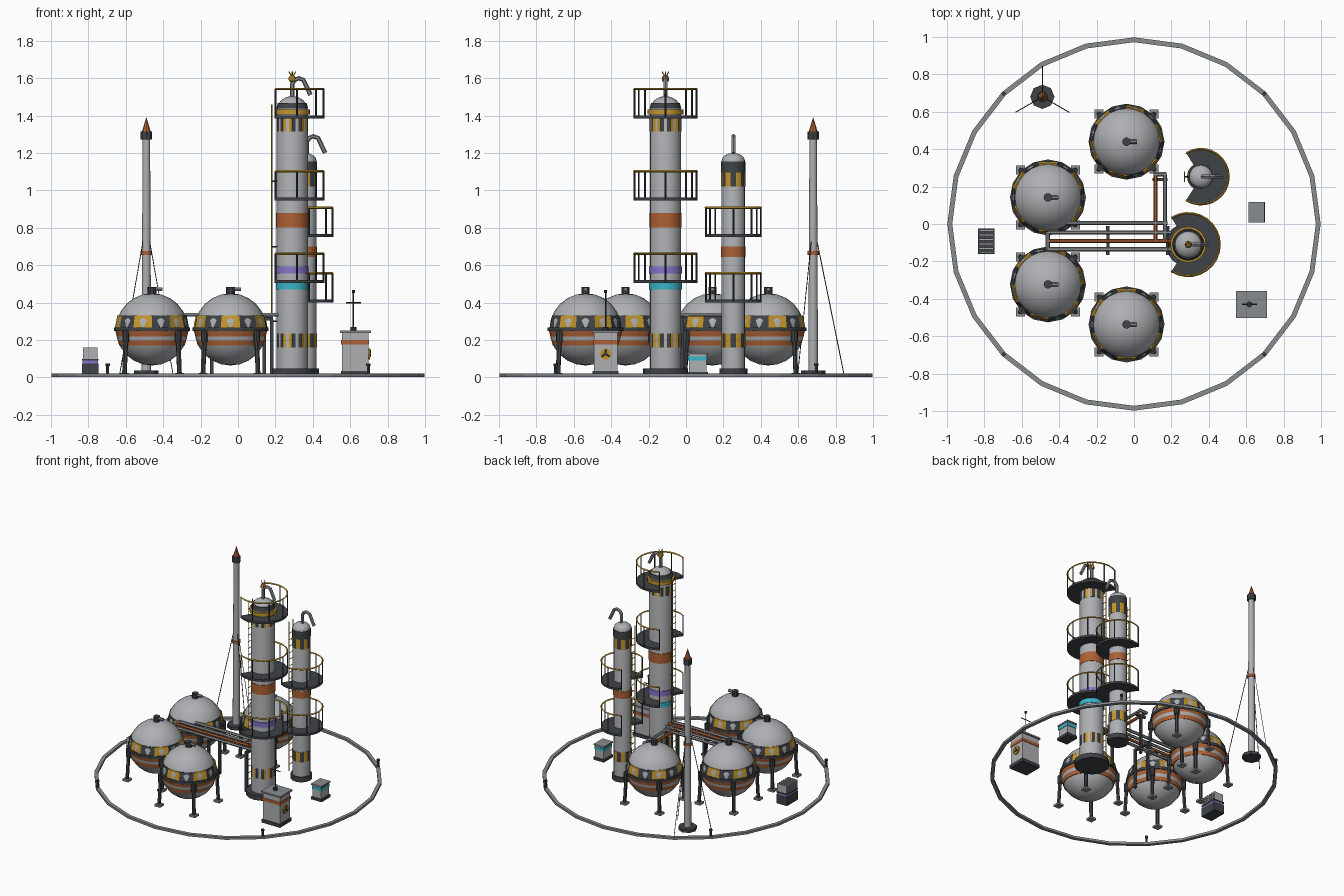
import bpy, bmesh, math
from math import pi, sin, cos, sqrt, radians
from mathutils import Vector, Matrix

cube = bpy.data.objects.get("Cube")
if cube:
    bpy.data.objects.remove(cube, do_unlink=True)


def material(name, *rgb):
    m = bpy.data.materials.new(name)
    m.use_nodes = True
    m.diffuse_color = (*rgb, 1)
    m.node_tree.nodes["Principled BSDF"].inputs["Base Color"].default_value = (*rgb, 1)
    return m


SHELL = material("light grey", .42, .435, .45)
STEEL = material("mid grey", .25, .265, .28)
DARK = material("charcoal", .05, .056, .062)
YELLOW = material("safety yellow", .55, .30, .025)
ORANGE = material("rust orange", .42, .12, .035)
PURPLE = material("violet", .25, .17, .60)
CYAN = material("cyan", .04, .46, .58)


def finish(name, bm, mats, loc=(0, 0, 0), smooth=True):
    bmesh.ops.recalc_face_normals(bm, faces=bm.faces)
    mesh = bpy.data.meshes.new(name)
    bm.to_mesh(mesh)
    bm.free()
    for m in mats:
        mesh.materials.append(m)
    ob = bpy.data.objects.new(name, mesh)
    ob.location = loc
    bpy.context.collection.objects.link(ob)
    if smooth:
        bpy.ops.object.select_all(action='DESELECT')
        ob.select_set(True)
        bpy.context.view_layer.objects.active = ob
        bpy.ops.object.shade_smooth_by_angle(angle=radians(35))
    return ob


def lathe(name, loc, profile, mat, segs=16, start=0, sweep=2 * pi, closed=False, alt=None, smooth=True):
    """Spin an (r, z) profile; alt paints every second panel."""
    bm = bmesh.new()
    vs = [bm.verts.new((r * cos(start), r * sin(start), z)) for r, z in profile]
    pairs = list(zip(vs, vs[1:])) + ([(vs[-1], vs[0])] if closed else [])
    edges = [bm.edges.new(p) for p in pairs]
    bmesh.ops.spin(bm, geom=vs + edges, cent=(0, 0, 0), axis=(0, 0, 1), angle=sweep, steps=segs)
    bmesh.ops.remove_doubles(bm, verts=bm.verts, dist=1e-5)
    if sweep < 6:
        bmesh.ops.holes_fill(bm, edges=[e for e in bm.edges if e.is_boundary], sides=0)
    if alt:
        for f in bm.faces:
            c = f.calc_center_median()
            step = int(((math.atan2(c.y, c.x) - start) % (2 * pi)) / sweep * segs)
            f.material_index = step % 2
    return finish(name, bm, [mat, alt] if alt else [mat], loc, smooth)


def drum(name, loc, r, z0, z1, mat, segs=16, top=None):
    top = r if top is None else top
    return lathe(name, loc, [(0, z0), (r, z0), (top, z1), (0, z1)], mat, segs)


def band(name, loc, r, z0, z1, mat, segs=20, top=None, depth=.02, **kw):
    top = r if top is None else top
    prof = [(r - depth, z0), (r, z0), (top, z1), (top - depth, z1)]
    return lathe(name, loc, prof, mat, segs, closed=True, **kw)


def box(name, x0, x1, y0, y1, z0, z1, mat):
    bm = bmesh.new()
    size = Matrix.Diagonal((x1 - x0, y1 - y0, z1 - z0, 1))
    bmesh.ops.create_cube(bm, size=1, matrix=size)
    return finish(name, bm, [mat], ((x0 + x1) / 2, (y0 + y1) / 2, (z0 + z1) / 2), False)


def tube(name, paths, r, mat, detail=1):
    """Round bars along one or more point paths."""
    cu = bpy.data.curves.new(name, 'CURVE')
    cu.dimensions = '3D'
    cu.bevel_depth, cu.bevel_resolution, cu.use_fill_caps = r, detail, True
    for path in paths:
        sp = cu.splines.new('POLY')
        sp.points.add(len(path) - 1)
        for p, co in zip(sp.points, path):
            p.co = (*co, 1)
    tmp = bpy.data.objects.new(name, cu)
    mesh = bpy.data.meshes.new_from_object(tmp)
    bpy.data.objects.remove(tmp)
    bm = bmesh.new()
    bm.from_mesh(mesh)
    return finish(name, bm, [mat])


# Perimeter ring and its marker posts
band("perimeter_ring", (0, 0, 0), .998, .003, .02, STEEL, 24, depth=.026, smooth=False)
for i in range(4):
    a = pi / 4 + i * pi / 2
    p = (.985 * cos(a), .985 * sin(a), 0)
    drum("marker_post", p, .008, .01, .06, DARK, 8)
    drum("marker_cap", p, .011, .06, .075, DARK, 8)


# Spherical storage tanks
def tank(x, y, turn):
    at, cz, R = (x, y, 0), .257, .193
    rad = lambda z: sqrt(R * R - (z - cz) ** 2)
    n = 12
    prof = [(R * sin(pi * i / n), cz - R * cos(pi * i / n)) for i in range(n + 1)]
    prof[0], prof[-1] = (0, cz - R), (0, cz + R)
    lathe("tank_shell", at, prof, SHELL, 24)
    band("tank_lower_band", at, rad(.17) + .003, .17, .25, ORANGE, 24, top=R + .003)
    band("tank_checker_band", at, R + .005, .266, .33, YELLOW, 12, top=rad(.33) + .007,
         start=turn, alt=DARK, smooth=False)
    band("tank_girdle", at, .203, .248, .268, DARK, 16)
    drum("tank_hatch", at, .023, .43, .485, DARK, 10)
    tube("tank_vent", [[(x, y, .472), (x + .055, y, .472)]], .011, STEEL)
    for sx in (-1, 1):
        for sy in (-1, 1):
            px, py = x + sx * .147, y + sy * .147
            tube("tank_leg", [[(x + sx * .138, y + sy * .138, .255), (px, py, .02)]], .013, DARK)
            drum("leg_sleeve", (x + sx * .14, y + sy * .14, 0), .018, .19, .25, DARK, 8)
            box("leg_pad", px - .024, px + .024, py - .024, py + .024, .01, .025, STEEL)


for k, (x, y) in enumerate([(-.04, .44), (-.46, .142), (-.46, -.323), (-.04, -.537)]):
    tank(x, y, radians(15 * (k % 2)))


# Column towers with platforms, rails and ladders
def platform(x, y, inner, outer, z):
    a = radians(122)
    lathe("platform_floor", (x, y, 0), [(inner, z), (outer, z), (outer, z + .016), (inner, z + .016)],
          DARK, 18, start=-a, sweep=2 * a, closed=True, smooth=False)
    rim = lambda t, h: (x + (outer - .004) * cos(t), y + (outer - .004) * sin(t), h)
    tube("platform_rail", [[rim(-a + 2 * a * i / 18, z + .157) for i in range(19)]], .006, YELLOW, 0)
    tube("rail_posts", [[rim(t, z), rim(t, z + .157)] for t in [-a + a * i / 3 for i in range(7)]],
         .005, DARK, 0)


def ladder(x, y, z0, z1):
    tube("ladder_rails", [[(x, y + s, z0), (x, y + s, z1)] for s in (-.025, .025)], .004, YELLOW, 0)
    n = int((z1 - z0) / .05)
    tube("ladder_rungs", [[(x, y - .025, z0 + .05 * i), (x, y + .025, z0 + .05 * i)]
                          for i in range(1, n)], .003, YELLOW, 0)
    tube("ladder_brackets", [[(x, y, z), (x + .04, y, z)] for z in (.3, .7, 1.05)], .004, DARK, 0)


def column(x, y, r, shoulder, top, base, floors, outer, segs):
    at, h = (x, y, 0), top - shoulder
    drum("column_base", at, base, .012, .048, DARK, 16)
    dome = [(r * cos(t * pi / 8), shoulder + h * sin(t * pi / 8)) for t in range(4)]
    lathe("column_shell", at, [(0, .03), (r, .03)] + dome + [(0, top)], SHELL, 20)
    band("column_low_checkers", at, r + .003, .16, .235, DARK, segs, start=-pi / segs, alt=YELLOW)
    for z in floors:
        platform(x, y, r - .01, outer, z)
    ladder(x - r - .026, y, .05, shoulder + .03)


def gooseneck(x, y, z):
    tube("gooseneck_pipe", [[(x, y, z), (x, y, z + .07), (x + .012, y, z + .09), (x + .035, y, z + .1),
                             (x + .06, y, z + .09), (x + .072, y, z + .065), (x + .098, y, z + .01)]],
         .012, STEEL)


TX, TY, SX, SY = .29, -.11, .358, .253
tall, short = (TX, TY, 0), (SX, SY, 0)
column(TX, TY, .083, 1.43, 1.505, .12, (.505, .945, 1.385), .172, 10)
band("cyan_band", tall, .088, .47, .505, CYAN)
band("violet_band", tall, .088, .555, .592, PURPLE)
band("rust_band", tall, .086, .803, .878, ORANGE)
band("tall_top_checkers", tall, .086, 1.315, 1.385, DARK, 10, start=-pi / 10, alt=YELLOW)
band("tall_collar", tall, .096, 1.405, 1.432, YELLOW)
band("tall_dome_band", tall, .085, 1.438, 1.468, DARK, top=.077, depth=.03)
gooseneck(TX, TY, 1.5)
drum("beacon_mast", tall, .01, 1.49, 1.59, STEEL, 8)
lathe("beacon_lamp", tall, [(0, 1.575), (.018, 1.585), (.02, 1.6), (.012, 1.615), (0, 1.618)], YELLOW, 8)
tube("beacon_spikes", [[(TX, TY, 1.605), (TX + .018 * cos(t), TY + .018 * sin(t), 1.635)]
                       for t in (0, pi / 2, pi, 3 * pi / 2)], .003, YELLOW, 0)

column(SX, SY, .062, 1.16, 1.2, .075, (.4, .75), .152, 14)
band("short_rust_band", short, .065, .645, .7, ORANGE)
band("short_top_checkers", short, .065, 1.02, 1.095, DARK, 14, start=-pi / 14, alt=YELLOW)
band("short_dark_band", short, .065, 1.095, 1.155, DARK)
gooseneck(SX + .01, SY, 1.19)

# Flare stack with guy wires
FX, FY = -.49, .68
flare = (FX, FY, 0)
drum("flare_base", flare, .065, .012, .036, DARK, 8)
drum("flare_stack", flare, .026, .03, 1.28, SHELL, 12, top=.02)
band("flare_ring", flare, .03, .655, .675, ORANGE, 12)
drum("flare_tip", flare, .03, 1.272, 1.316, DARK, 8)
drum("flare_flame", flare, .023, 1.316, 1.39, ORANGE, 8, top=.001)
tube("guy_wires", [[(FX, FY, .83), (FX + .165 * cos(t), FY + .165 * sin(t), .015)]
                   for t in [pi / 2 + i * 2 * pi / 3 for i in range(3)]], .0025, DARK, 0)

# Pipe rack between the tanks and the towers
Z = .335
tube("rack_pipes", [[(-.37, .005, Z), (.18, .005, Z)],
                    [(-.46, -.045, Z), (.2, -.045, Z)],
                    [(-.46, -.135, Z), (.22, -.135, Z)],
                    [(.165, .265, Z), (.165, -.08, Z)]], .011, STEEL)
tube("product_pipe", [[(-.46, -.09, Z), (.21, -.09, Z)], [(.115, .265, Z), (.115, -.09, Z)]], .011, ORANGE)
tube("pipe_header", [[(-.46, -.14, Z), (-.46, -.04, Z)], [(.105, .265, Z), (.175, .265, Z)]], .012, STEEL)
for x in (-.14, .18):
    box("rack_beam", x - .008, x + .008, -.165, -.01, .305, .324, DARK)
    for y in (-.155, -.02):
        box("rack_post", x - .009, x + .009, y - .009, y + .009, .015, .31, DARK)
box("spur_beam", .1, .18, .23, .246, .305, .324, DARK)
box("spur_post", .131, .149, .229, .247, .015, .31, DARK)

# Control cabinet with hazard disc and antenna
box("cabinet_base", .55, .705, -.5, -.36, .01, .035, DARK)
box("cabinet_body", .555, .698, -.493, -.367, .03, .24, SHELL)
box("cabinet_stripe", .552, .701, -.496, -.364, .176, .2, ORANGE)
box("cabinet_roof", .545, .71, -.503, -.357, .238, .25, STEEL)
for name, r, x, mat in (("hazard_disc", .03, .698, YELLOW), ("hazard_core", .011, .702, DARK)):
    d = drum(name, (x, -.43, .125), r, 0, .008, mat, 16)
    d.rotation_euler = (0, pi / 2, 0)
for i in range(3):
    t = pi / 2 + i * 2 * pi / 3
    tube("hazard_blade", [[(.706, -.43 + q * cos(t), .125 + q * sin(t)) for q in (.008, .024)]], .004, DARK, 0)
AX, AY = .617, -.43
drum("antenna_foot", (AX, AY, 0), .016, .248, .27, DARK, 10)
tube("antenna", [[(AX, AY, .25), (AX, AY, .465)], [(AX - .04, AY, .4), (AX + .04, AY, .4)]], .004, DARK, 0)
drum("antenna_tip", (AX, AY, 0), .008, .452, .467, DARK, 8)

# Small pump cabinet
box("pump_base", .612, .7, .008, .118, .01, .03, DARK)
box("pump_body", .618, .692, .015, .11, .025, .12, SHELL)
box("pump_stripe", .615, .695, .012, .113, .09, .112, CYAN)
box("pump_roof", .612, .698, .008, .117, .12, .13, STEEL)

# Finned cooler
box("cooler_base", -.835, -.745, -.16, -.025, .01, .075, DARK)
box("cooler_stripe", -.832, -.748, -.157, -.028, .073, .092, PURPLE)
box("cooler_top", -.835, -.745, -.16, -.025, .09, .1, DARK)
for i in range(6):
    y = -.155 + i * .024
    box("cooler_fin", -.83, -.75, y - .004, y + .006, .095, .16, SHELL)
